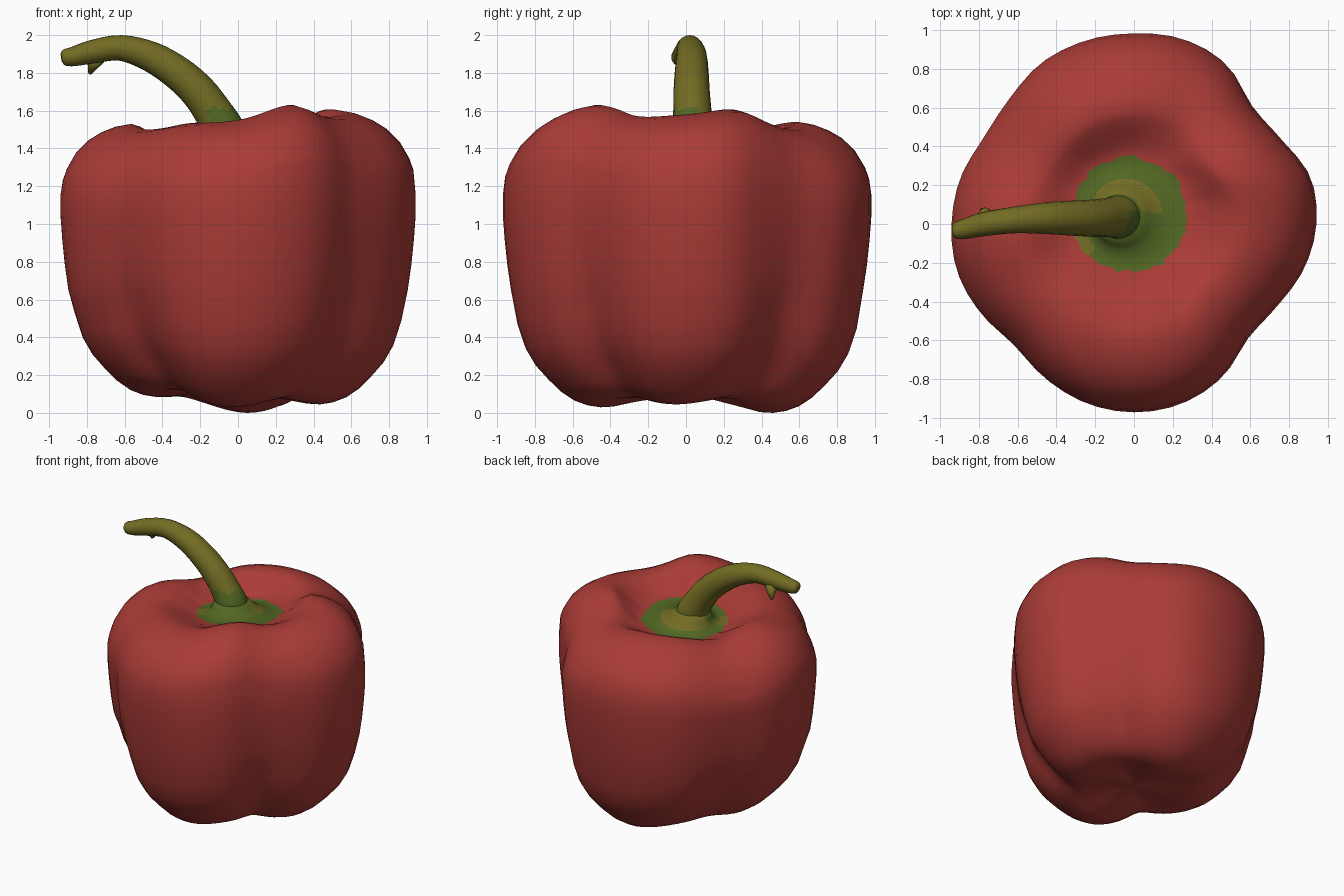
import bpy, bmesh, random
from math import sin, cos, tau, atan2, exp, radians
from mathutils import Vector

if "Cube" in bpy.data.objects:
    bpy.data.objects.remove(bpy.data.objects["Cube"])

random.seed(4)
N = 64


def material(name, rgb):
    m = bpy.data.materials.new(name)
    m.diffuse_color = (*rgb, 1)
    m.use_nodes = True
    m.node_tree.nodes["Principled BSDF"].inputs["Base Color"].default_value = m.diffuse_color
    return m


RED = material("pepper red", (0.405, 0.045, 0.038))
GREEN = material("calyx green", (0.085, 0.138, 0.017))
OLIVE = material("stem olive", (0.17, 0.15, 0.017))


def spline(a, b, c, d, t):
    return b + 0.5 * t * (c - a + t * (2 * a - 5 * b + 4 * c - d + t * (3 * (b - c) + d - a)))


def around(table, angle):
    """Smooth periodic lookup of a table spread evenly around the circle."""
    n = len(table)
    s = angle / tau * n
    i = int(s)
    return spline(*[table[(i + k) % n] for k in (-1, 0, 1, 2)], s - i)


def loft(name, rings, mats, rule):
    """Skin a stack of rings, cap both ends, colour faces by rule(ring, centre)."""
    bm = bmesh.new()
    vs = [[bm.verts.new(p) for p in r] for r in rings]
    n = len(vs[0])
    for k in range(len(vs) - 1):
        for i in range(n):
            j = (i + 1) % n
            f = bm.faces.new((vs[k][i], vs[k][j], vs[k + 1][j], vs[k + 1][i]))
            f.material_index = rule(k, f.calc_center_median())
    for k, ring in ((0, vs[0]), (len(vs) - 2, vs[-1])):
        f = bm.faces.new(ring)
        f.material_index = rule(k, f.calc_center_median())
    bmesh.ops.recalc_face_normals(bm, faces=bm.faces)
    me = bpy.data.meshes.new(name)
    bm.to_mesh(me)
    bm.free()
    for m in mats:
        me.materials.append(m)
    me.shade_smooth()
    ob = bpy.data.objects.new(name, me)
    bpy.context.collection.objects.link(ob)
    return ob


# lobed outline, crest height and underside height around the fruit
OUTLINE = [.94, .94, .875, .86, .95, .985, .982, .977, .957, .91, .893, .925,
           .94, .943, .914, .878, .917, .955, .97, .957, .91, .832, .85, .905]
CREST = [1.58, 1.605, 1.51, 1.54, 1.53, 1.475, 1.53, 1.50, 1.53, 1.55, 1.63, 1.57]
FOOT = [.045, .08, .0, .08, .085, .12, .03, .08]
GROOVES = ((41, .08), (143, .05), (227, .10), (320, .08))


def groove(a):
    g = 0
    for deg, depth in GROOVES:
        d = atan2(sin(a - radians(deg)), cos(a - radians(deg)))
        g += depth * exp(-(d / 0.2) ** 2)
    return g


# body: underside, wall, shoulder, then the bowl running in to the calyx
UNDER = [(.03, None), (.14, .05), (.28, .022), (.40, .004), (.47, 0), (.54, .01), (.61, .035),
         (.68, .08), (.75, .145), (.82, .22), (.875, .31), (.92, .44)]
WALL = [(.955, .65), (.975, .78), (.99, .92), (1, 1.05), (1, 1.15)]
SHOULDER = [(.987, .30), (.965, .24), (.91, .15), (.84, .085), (.77, .045), (.69, .015), (.60, 0)]
BOWL = [(.2, .13), (.4, .36), (.6, .62), (.8, .85), (1, 1)]
CALYX = [(.24, 1.435, .1), (.19, 1.45, .4), (.15, 1.478, .8), (.12, 1.52, 1)]
angles = [tau * i / N for i in range(N)]
jag = [.297 + random.uniform(-.014, .014) for _ in angles]


def polar(f, z, a):
    r = f * around(OUTLINE, a)
    return Vector((r * cos(a), r * sin(a), z))


rings = []
for f, dz in UNDER:
    k = min(1, max(0, (f - .05) / .3))
    rings.append([polar(f * (1 - groove(a) * (1.0 if f < .85 else .6)),
                        .08 if dz is None
                        else around(FOOT, (a + .12) % tau) * k + .08 * (1 - k) + dz * k, a)
                  for a in angles])
for (f, z), g in zip(WALL, (.28, .12, .05, 0, 0)):
    rings.append([polar(f * (1 - groove(a) * g), z, a) for a in angles])
for f, dz in SHOULDER:
    rings.append([polar(f, around(CREST, a) - dz, a) for a in angles])
crest = rings[-1]
CX, CY = -.022, .048
for t, tz in BOWL:
    ring = []
    for a, p, r in zip(angles, crest, jag):
        q = p.lerp(Vector((CX + r * cos(a), CY + r * sin(a), 0)), t)
        q.z = p.z * (1 - tz) + (1.435 + .03 * cos(a + .8)) * tz
        ring.append(q)
    rings.append(ring)
edge = len(rings) - 1
for r, z, s in CALYX:
    rings.append([Vector((CX - .055 * s + r * cos(a), CY - .012 * s + r * sin(a),
                          z + .03 * cos(a + .8) * (1 - s))) for a in angles])


def body_rule(k, c):
    if k < edge:
        return 0
    rim = c.x < -.22 and -.2 < c.y < -.02      # dry patch on the left rim
    root = k > edge + 1 and c.y > .06          # stem colour running down the back
    return 2 if rim or root else 1


loft("pepper_body", rings, (RED, GREEN, OLIVE), body_rule)

# stem: curved tapering tube (x, y, z, radius)
KEYS = [(-.06, .037, 1.43, .10), (-.08, .036, 1.50, .112), (-.13, .034, 1.59, .102),
        (-.21, .03, 1.70, .096), (-.32, .03, 1.80, .09), (-.46, .03, 1.885, .081),
        (-.62, .02, 1.932, .068), (-.77, .0, 1.912, .062), (-.87, -.025, 1.887, .052),
        (-.92, -.035, 1.882, .042), (-.935, -.037, 1.88, .022)]
pts = []
for i in range(len(KEYS) - 1):
    four = [KEYS[min(max(i + k, 0), len(KEYS) - 1)] for k in (-1, 0, 1, 2)]
    pts += [[spline(*c, t / 4) for c in zip(*four)] for t in range(4)]
pts.append(KEYS[-1])


def tube(pts, n):
    out = []
    for i, p in enumerate(pts):
        t = Vector(pts[min(i + 1, len(pts) - 1)][:3]) - Vector(pts[max(i - 1, 0)][:3])
        t.normalize()
        side = Vector((0, 1, 0))
        side = (side - t * side.dot(t)).normalized()
        up = t.cross(side)
        out.append([Vector(p[:3]) + (side * cos(tau * k / n) + up * sin(tau * k / n)) * p[3]
                    for k in range(n)])
    return out


loft("stem", tube(pts, 20), (OLIVE, GREEN),
     lambda k, c: 1 if c.z < 1.61 and c.x > -.16 and c.y < .06 else 0)

# little spur under the stem tip
loft("stem_spur", tube([(-.75, .03, 1.875, .045), (-.77, .06, 1.835, .028),
                        (-.785, .075, 1.795, .008)], 8), (OLIVE,), lambda k, c: 0)
